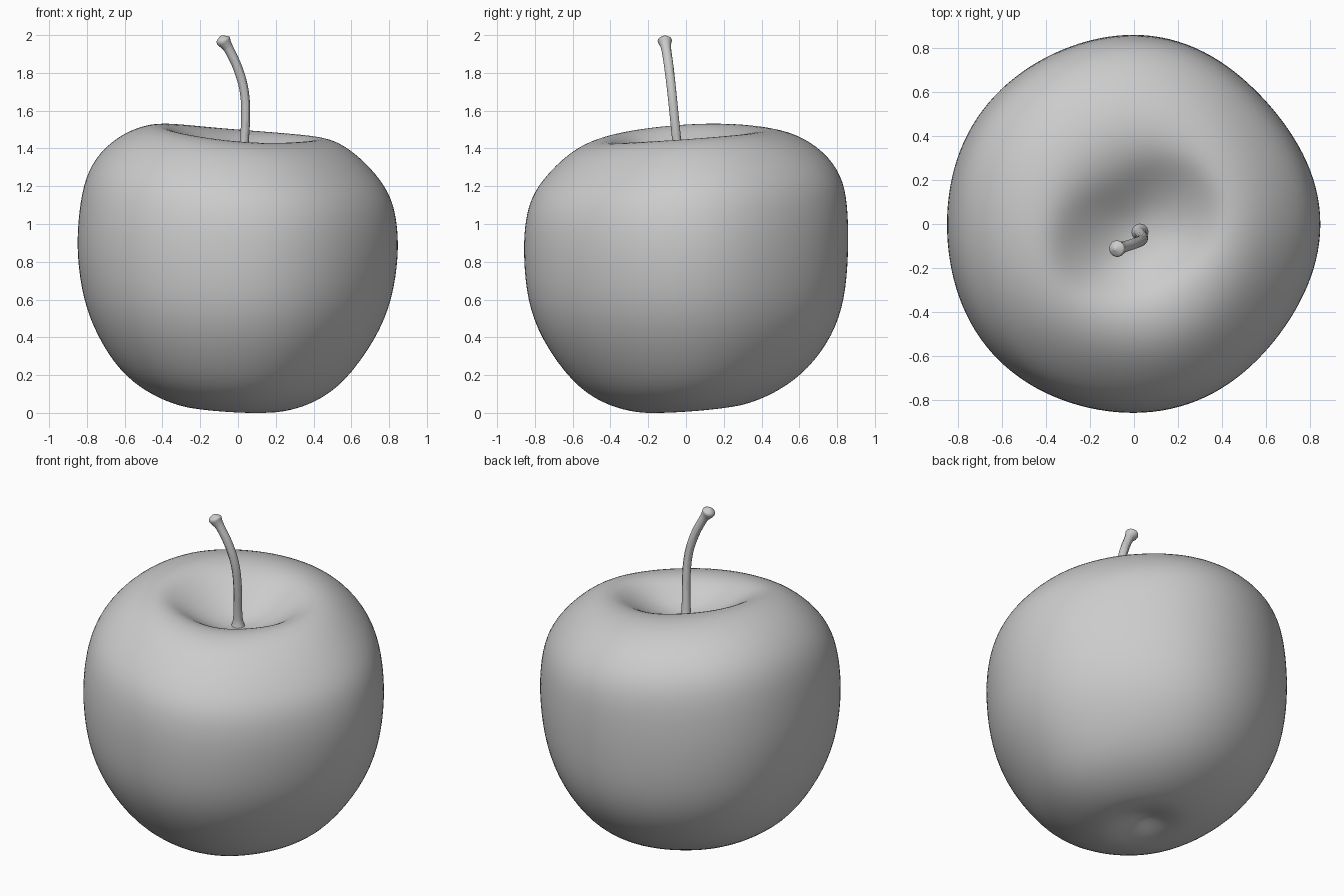
import bpy
import bmesh
from math import sin, cos, pi

cube = bpy.data.objects.get("Cube")
if cube:
    bpy.data.objects.remove(cube)

grey = bpy.data.materials.new("plain grey")
grey.use_nodes = True
colour = (0.6, 0.6, 0.6, 1)
grey.diffuse_color = colour
grey.node_tree.nodes["Principled BSDF"].inputs["Base Color"].default_value = colour


def ramp(value, start, end):
    t = min(max((value - start) / (end - start), 0), 1)
    return t * t * (3 - 2 * t)


# Apple body: a lathe profile, from the stem hollow down to the base dimple
profile = [(0.03, 1.31), (0.13, 1.33), (0.24, 1.39), (0.34, 1.46), (0.44, 1.487),
           (0.55, 1.465), (0.66, 1.393), (0.765, 1.28), (0.825, 1.16), (0.852, 1.0),
           (0.857, 0.83), (0.825, 0.6), (0.745, 0.4), (0.6, 0.19), (0.45, 0.085),
           (0.32, 0.035), (0.21, 0.014), (0.11, 0.04), (0.03, 0.07)]


def body_point(index, angle):
    r, z = profile[index]
    upper, lower = ramp(z, 0.85, 1.42), ramp(z, 0.5, 0.1)
    hollow = ramp(r, 0.45, 0.1) * upper
    # Slightly squared outline, and a hollow drawn out into two corners
    scale = 1 + sin(2 * angle) ** 2 * (-0.01 - 0.035 * cos(angle) - 0.012 * sin(angle))
    scale += 0.12 * cos(2 * (angle - 0.45)) * ramp(r, 0.5, 0.3) * upper
    # Narrower rim towards the back left of the hollow
    scale -= 0.15 * max(cos(angle - 2.3), 0) * ramp(r, 0.75, 0.45) * upper
    x, y = r * scale * cos(angle), r * scale * sin(angle)
    # Fuller from front to back, below the middle and behind the shoulder
    y *= 1.01 + 0.035 * ramp(z, 0.8, 0.4)
    y += 0.02 * ramp(z, 0.9, 1.2) * ramp(r, 0.4, 0.6) * max(sin(angle), 0)
    # Lopsided rim and base
    z += (-0.09 * x + 0.075 * y + 0.01 * cos(2 * angle) * ramp(r, 0, 0.4)) * upper
    z += (-0.06 * x + 0.075 * y) * lower
    x += 0.03 * hollow - 0.035 * lower
    y += -0.04 * hollow + 0.03 * lower
    return x, y, z


bm = bmesh.new()
sides = 32
rings = [[bm.verts.new(body_point(i, 2 * pi * s / sides)) for s in range(sides)]
         for i in range(len(profile))]
for top, bottom in zip(rings, rings[1:]):
    for s in range(sides):
        n = (s + 1) % sides
        bm.faces.new((top[s], bottom[s], bottom[n], top[n]))
bm.faces.new(rings[0])
bm.faces.new(rings[-1][::-1])
bmesh.ops.recalc_face_normals(bm, faces=bm.faces)
for face in bm.faces:
    face.smooth = True
mesh = bpy.data.meshes.new("apple_body")
bm.to_mesh(mesh)
bm.free()
mesh.materials.append(grey)
body = bpy.data.objects.new("apple_body", mesh)
bpy.context.collection.objects.link(body)
smooth = body.modifiers.new("smooth", "SUBSURF")
smooth.levels = smooth.render_levels = 2

# Stem: a bent tube, flared at the root and knobbed at the tip
path = [(0.025, -0.035, 1.28, 2.2), (0.027, -0.038, 1.32, 1.2), (0.03, -0.045, 1.4, 0.95),
        (0.042, -0.06, 1.55, 0.95), (0.038, -0.075, 1.7, 0.95), (0.0, -0.09, 1.83, 1.0),
        (-0.05, -0.105, 1.93, 1.0), (-0.067, -0.11, 1.955, 1.3),
        (-0.077, -0.112, 1.97, 1.6), (-0.084, -0.113, 1.985, 1.3),
        (-0.088, -0.114, 1.997, 0.2)]
curve = bpy.data.curves.new("stem", "CURVE")
curve.dimensions = "3D"
curve.bevel_depth = 0.025
curve.bevel_resolution = 4
curve.use_fill_caps = True
spline = curve.splines.new("NURBS")
spline.points.add(len(path) - 1)
for point, (x, y, z, radius) in zip(spline.points, path):
    point.co = (x, y, z, 1)
    point.radius = radius
spline.use_endpoint_u = True
spline.order_u = 3
spline.resolution_u = 8
curve.materials.append(grey)
stem = bpy.data.objects.new("stem", curve)
bpy.context.collection.objects.link(stem)
bpy.ops.object.select_all(action="DESELECT")
stem.select_set(True)
bpy.context.view_layer.objects.active = stem
bpy.ops.object.convert(target="MESH")
bpy.ops.object.shade_smooth_by_angle()
